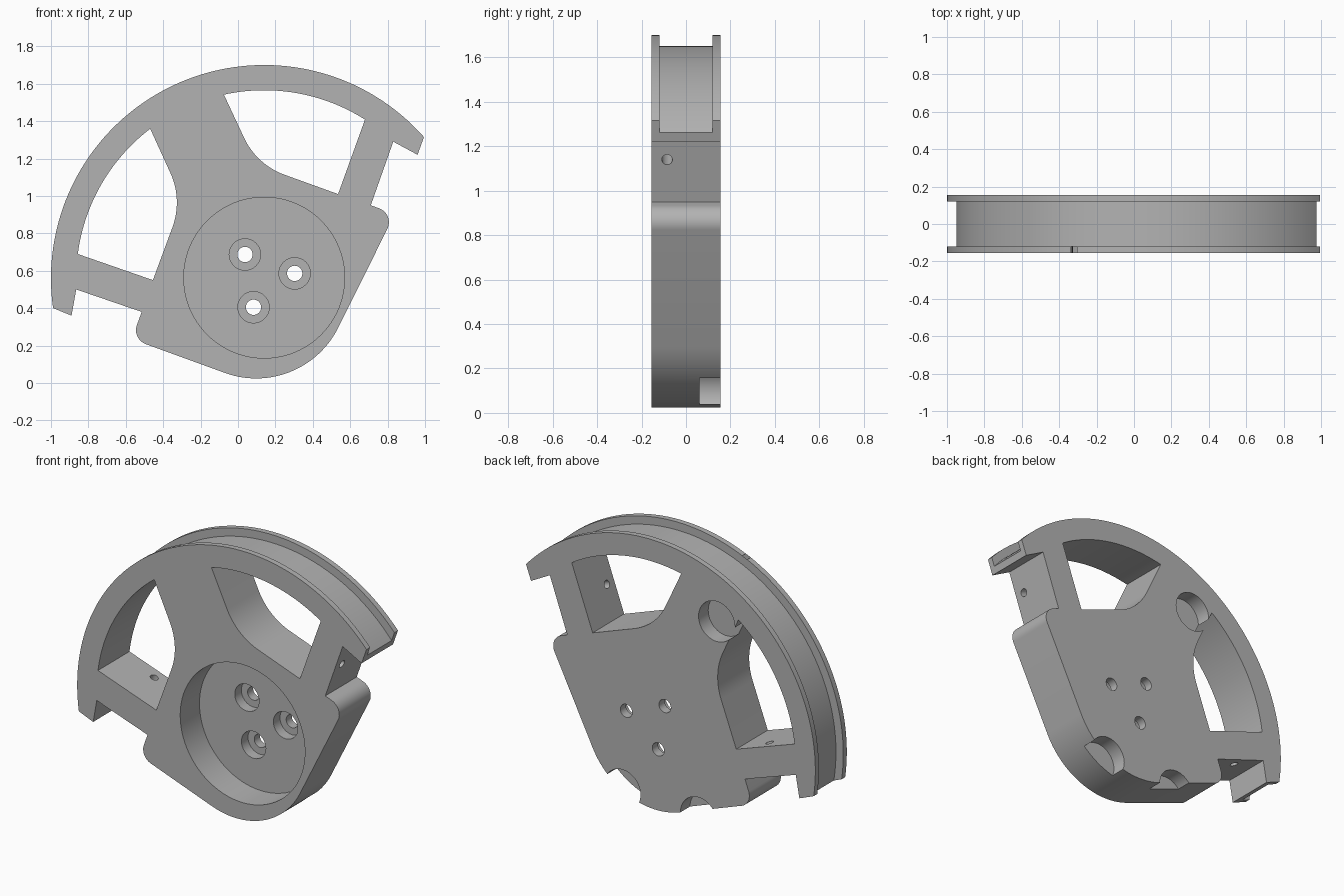
import bpy, bmesh
from math import sin, cos, tan, radians, pi, atan2
from mathutils import Vector, Matrix

if "Cube" in bpy.data.objects:
    bpy.data.objects.remove(bpy.data.objects["Cube"])

HUB = Vector((0.14, 0.56))       # centre of the rim and the recess
HALF = 0.155                     # half of the thickness
RIM, RIM_INNER, GROOVE = 1.14, 1.005, 1.09
TILT = radians(20)
U = Vector((cos(TILT), 0, -sin(TILT)))   # along the tilted body
V = Vector((sin(TILT), 0, cos(TILT)))    # across the tilted body

grey = bpy.data.materials.new("plain grey")
grey.use_nodes = True
grey.diffuse_color = (0.45, 0.45, 0.45, 1)
grey.node_tree.nodes["Principled BSDF"].inputs["Base Color"].default_value = grey.diffuse_color


def arc(start, end, r, steps):
    """Arc about the hub between the directions of two points."""
    a, b = (atan2(p[1] - HUB.y, p[0] - HUB.x) for p in (start, end))
    if b < a and abs(b - a) > pi:
        b += 2 * pi
    return [HUB + r * Vector((cos(a + (b - a) * i / steps), sin(a + (b - a) * i / steps)))
            for i in range(steps + 1)]


def fillet(before, corner, after, r, steps=12):
    """Rounded corner tangent to both neighbouring edges."""
    c = Vector(corner)
    d1, d2 = (Vector(before) - c).normalized(), (Vector(after) - c).normalized()
    half = d1.angle(d2) / 2
    centre = c + (d1 + d2).normalized() * (r / sin(half))
    t1, t2 = (c + d * (r / tan(half)) - centre for d in (d1, d2))
    sweep = t1.angle(t2)
    return [centre + (t1 * sin((1 - i / steps) * sweep) + t2 * sin(i / steps * sweep)) / sin(sweep)
            for i in range(steps + 1)]


def finish(name, bm):
    bmesh.ops.recalc_face_normals(bm, faces=bm.faces)
    mesh = bpy.data.meshes.new(name)
    bm.to_mesh(mesh)
    bm.free()
    mesh.materials.append(grey)
    ob = bpy.data.objects.new(name, mesh)
    bpy.context.collection.objects.link(ob)
    return ob


def prism(name, points, y0, y1):
    bm = bmesh.new()
    face = bm.faces.new([bm.verts.new((p[0], y0, p[1])) for p in points])
    out = bmesh.ops.extrude_face_region(bm, geom=[face])
    moved = [v for v in out["geom"] if isinstance(v, bmesh.types.BMVert)]
    bmesh.ops.translate(bm, verts=moved, vec=(0, y1 - y0, 0))
    return finish(name, bm)


def rod(name, start, end, r, sides=32):
    start, end = Vector(start), Vector(end)
    turn = (end - start).to_track_quat('Z', 'Y').to_matrix().to_4x4()
    bm = bmesh.new()
    bmesh.ops.create_cone(bm, cap_ends=True, segments=sides, radius1=r, radius2=r,
                          depth=(end - start).length,
                          matrix=Matrix.Translation((start + end) / 2) @ turn)
    return finish(name, bm)


def ring(name, r0, r1, y0, y1, sides=160):
    bm = bmesh.new()
    rows = []
    for i in range(sides):
        a = 2 * pi * i / sides
        rows.append([bm.verts.new((HUB.x + r * cos(a), y, HUB.y + r * sin(a)))
                     for r, y in ((r0, y0), (r1, y0), (r1, y1), (r0, y1))])
    for i in range(sides):
        p, q = rows[i], rows[(i + 1) % sides]
        for k in range(4):
            bm.faces.new((p[k], p[(k + 1) % 4], q[(k + 1) % 4], q[k]))
    return finish(name, bm)


# Main body: rim sector, stepped rim ends and rounded tilted base
end_right, end_left = (1.0, 1.32), (-0.99, 0.40)
left_corner, low_corner, right_corner = (-0.568, 0.235), (0.341, -0.096), (0.838, 0.903)
left_neck, right_neck = (-0.515, 0.38), (0.71, 0.95)
outline = arc(end_right, end_left, RIM, 80)
outline += [(-0.89, 0.36), (-0.865, 0.50), left_neck]
outline += fillet(left_neck, left_corner, low_corner, 0.08)
outline += fillet(left_corner, low_corner, right_corner, 0.49, 28)
outline += fillet(low_corner, right_corner, right_neck, 0.08)
outline += [right_neck, (0.83, 1.29), (0.96, 1.22)]
body = prism("sector_body", outline, -HALF, HALF)

# Windows beside the central spoke
cutters = []
a, b, c, d = (-0.47, 1.36), (-0.296, 0.98), (-0.455, 0.55), (-0.86, 0.69)
cutters.append(prism("left_window", arc(a, d, RIM_INNER, 24) + [c] + fillet(c, b, a, 0.38), -1, 1))
a, b, c, d = (-0.075, 1.54), (0.10, 1.167), (0.535, 1.01), (0.68, 1.41)
cutters.append(prism("right_window", arc(d, a, RIM_INNER, 28) + fillet(a, b, c, 0.38) + [c], -1, 1))

# Groove around the rim and round recess in the front
cutters.append(ring("rim_groove", GROOVE, 1.4, -0.12, 0.12))
FLOOR = 0.035
cutters.append(rod("front_recess", (HUB.x, -1, HUB.y + 0.003), (HUB.x, FLOOR, HUB.y + 0.003), 0.43, 96))

# Counterbored mounting holes
for x, z in ((0.037, 0.687), (0.303, 0.586), (0.083, 0.405)):
    cutters.append(rod("counterbore", (x, -0.1, z), (x, 0.1, z), 0.084))
    cutters.append(rod("mounting_hole", (x, -0.1, z), (x, 1, z), 0.041))

# Blind pockets in the back
for x, z in ((-0.32, 1.31), (0.33, 0.088), (-0.195, 0.055)):
    cutters.append(rod("back_pocket", (x, 0.06, z), (x, 1, z), 0.125, 48))

# Cross holes through the two arms
right_mid, left_mid = Vector((0.69, -0.085, 1.171)), Vector((-0.668, 0.085, 0.528))
cutters.append(rod("right_arm_hole", right_mid - U * 0.15, right_mid + U * 0.15, 0.024))
cutters.append(rod("left_arm_hole", left_mid - V * 0.15, left_mid + V * 0.15, 0.024))

# Cut everything out of the body
bpy.context.view_layer.objects.active = body
for cutter in cutters:
    mod = body.modifiers.new(cutter.name, 'BOOLEAN')
    mod.operation, mod.solver, mod.object = 'DIFFERENCE', 'EXACT', cutter
    bpy.ops.object.modifier_apply(modifier=mod.name)
    bpy.data.objects.remove(cutter)

bpy.ops.object.select_all(action='DESELECT')
body.select_set(True)
bpy.ops.object.shade_smooth_by_angle(angle=radians(25))
